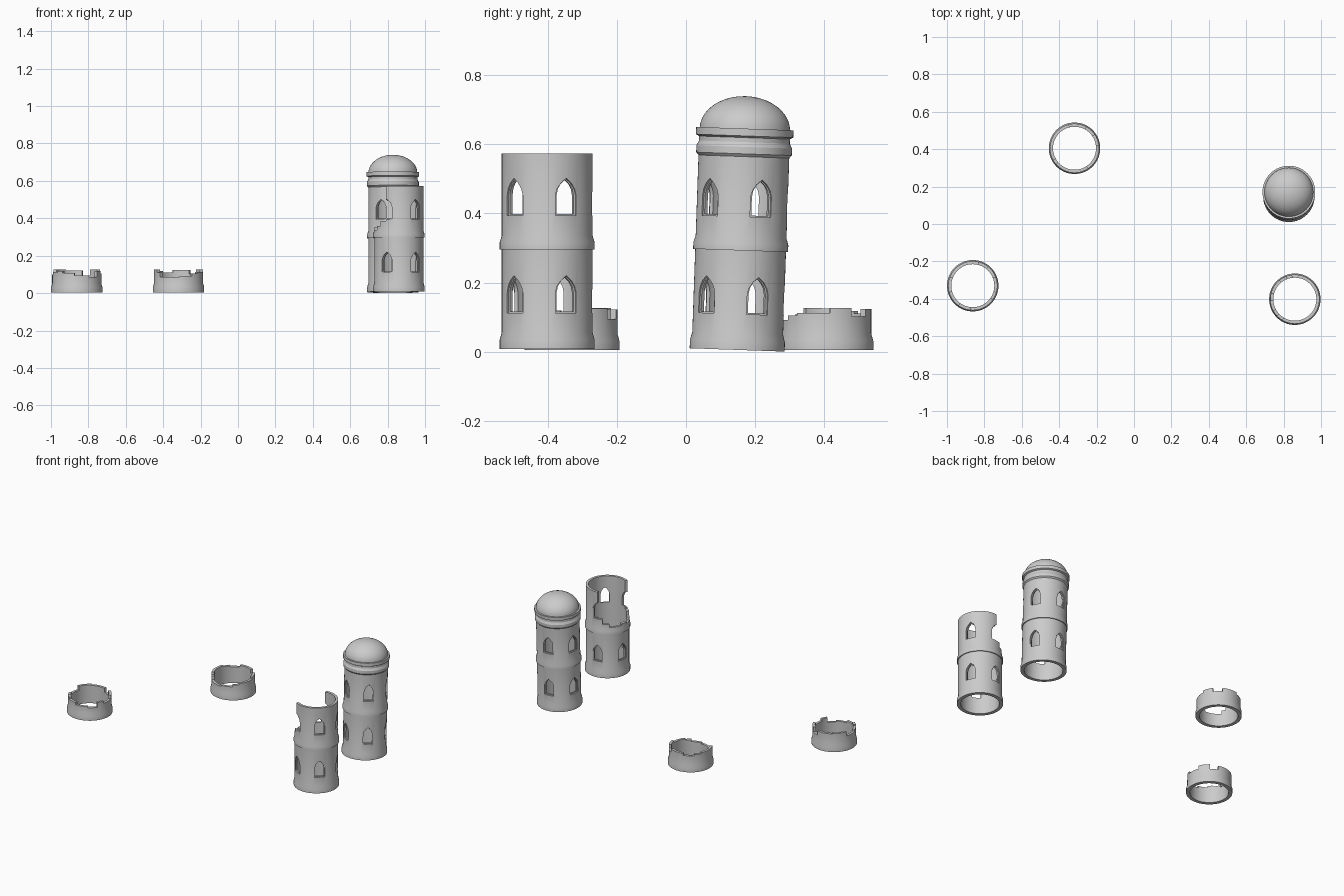
import bpy
import bmesh
from math import sin, cos, pi, radians, ceil
from mathutils import Vector

if "Cube" in bpy.data.objects:
    bpy.data.objects.remove(bpy.data.objects["Cube"], do_unlink=True)

stone = bpy.data.materials.new("grey stone")
stone.use_nodes = True
stone.diffuse_color = (0.6, 0.6, 0.6, 1)
stone.node_tree.nodes["Principled BSDF"].inputs["Base Color"].default_value = (0.6, 0.6, 0.6, 1)

SEGMENTS = 64
INNER = 0.115
WALL = 0.1315
RIM = 0.1375
WINDOW_ANGLES = [-47 + 72 * i for i in range(5)]
SILLS = (0.108, 0.39)


def make_object(name, bm):
    bmesh.ops.recalc_face_normals(bm, faces=bm.faces)
    mesh = bpy.data.meshes.new(name)
    bm.to_mesh(mesh)
    bm.free()
    obj = bpy.data.objects.new(name, mesh)
    bpy.context.collection.objects.link(obj)
    mesh.materials.append(stone)
    return obj


def lathe(name, profile):
    """Spin a closed (radius, height) outline around z."""
    bm = bmesh.new()
    rings = []
    for r, z in profile:
        if r < 1e-5:
            rings.append([bm.verts.new((0, 0, z))] * SEGMENTS)
        else:
            rings.append([bm.verts.new((r * cos(2 * pi * i / SEGMENTS),
                                        r * sin(2 * pi * i / SEGMENTS), z))
                          for i in range(SEGMENTS)])
    for a, b in zip(rings, rings[1:] + rings[:1]):
        for i in range(SEGMENTS):
            j = (i + 1) % SEGMENTS
            corners = list(dict.fromkeys((a[i], a[j], b[j], b[i])))
            if len(corners) > 2:
                bm.faces.new(corners)
    return make_object(name, bm)


def loft(bm, first, second):
    """Closed prism between two matching outlines."""
    a = [bm.verts.new(p) for p in first]
    b = [bm.verts.new(p) for p in second]
    bm.faces.new(a)
    bm.faces.new(b[::-1])
    for i in range(len(a)):
        j = (i + 1) % len(a)
        bm.faces.new((a[i], b[i], b[j], a[j]))


def window_cutter(half, grow, r0, r1):
    """Pointed arches all round both storeys."""
    side = [(half, -grow), (half, 0.055), (half * 0.85, 0.073),
            (half * 0.5, 0.088 + grow / 2)]
    outline = side + [(0, 0.1 + grow)] + [(-t, z) for t, z in reversed(side)]
    bm = bmesh.new()
    for sill in SILLS:
        for angle in map(radians, WINDOW_ANGLES):
            out = Vector((cos(angle), sin(angle), 0))
            across = Vector((-sin(angle), cos(angle), 0))
            ends = [[out * r + across * t + Vector((0, 0, sill + z)) for t, z in outline]
                    for r in (r0, r1)]
            loft(bm, *ends)
    return make_object("window_cutter", bm)


def sector_cutter(sectors):
    """Curved blocks that bite the wall away above a height."""
    bm = bmesh.new()
    for start, end, low in sectors:
        steps = max(2, ceil((end - start) / 6))
        angles = [radians(start - 0.3 + (end - start + 0.6) * i / steps) for i in range(steps + 1)]
        plan = [(r * cos(a), r * sin(a)) for r, seq in ((0.09, angles), (0.17, angles[::-1]))
                for a in seq]
        loft(bm, [(x, y, low) for x, y in plan], [(x, y, 0.7) for x, y in plan])
    return make_object("break_cutter", bm)


def cut(obj, cutter):
    cutter.hide_render = True
    mod = obj.modifiers.new("cut", 'BOOLEAN')
    mod.operation = 'DIFFERENCE'
    mod.solver = 'EXACT'
    mod.object = cutter
    bpy.context.view_layer.update()
    graph = bpy.context.evaluated_depsgraph_get()
    mesh = bpy.data.meshes.new_from_object(obj.evaluated_get(graph))
    obj.modifiers.clear()
    obj.data = mesh
    bpy.data.objects.remove(cutter, do_unlink=True)


def break_top(obj, steps, end):
    """steps: (start angle, remaining height), running round to the end angle."""
    stops = [s[0] for s in steps[1:]] + [end]
    sectors = [(a, b, h) for (a, h), b in zip(steps, stops)]
    cut(obj, sector_cutter(sectors[::2]))
    cut(obj, sector_cutter(sectors[1::2]))


def cut_windows(obj):
    cut(obj, window_cutter(0.033, 0.004, 0.1225, 0.16))
    cut(obj, window_cutter(0.027, 0, 0.09, 0.16))


def place(obj, x, y, z, tilt=0):
    obj.location = (x, y, z)
    obj.rotation_euler = (tilt, 0, 0)
    bpy.ops.object.select_all(action='DESELECT')
    obj.select_set(True)
    bpy.context.view_layer.objects.active = obj
    bpy.ops.object.shade_smooth_by_angle(angle=radians(25))


# Shared outlines: flared foot and storey band
foot = [(INNER, 0), (RIM, 0), (RIM, 0.026), (WALL, 0.048)]
band = [(WALL, 0.288), (RIM, 0.288), (RIM, 0.308), (WALL, 0.328)]

# Ruined tower, upper storey open at the back
ruined_tower = lathe("ruined_tower", foot + band + [(WALL, 0.565), (INNER, 0.565)])
cut_windows(ruined_tower)
break_top(ruined_tower, [(98, 0.385), (112, 0.355), (130, 0.335), (165, 0.345),
                         (185, 0.33), (208, 0.35), (222, 0.378)], 238)
place(ruined_tower, 0.86, -0.402, 0.008)

# Leaning tower with double cornice
cornice = [(WALL, 0.56), (0.1385, 0.568), (0.1385, 0.588), (WALL, 0.602),
           (WALL, 0.615), (0.141, 0.62), (0.141, 0.641), (INNER, 0.641)]
domed_tower = lathe("domed_tower", foot + band + cornice)
cut_windows(domed_tower)
LEAN = -0.035
place(domed_tower, 0.828, 0.148, 0.005, LEAN)

# Hollow dome cap
arc = [i * pi / 20 for i in range(11)]
dome_outer = [(0.131 * cos(a), 0.638 + 0.097 * sin(a)) for a in arc]
dome_inner = [(0.114 * cos(a), 0.638 + 0.083 * sin(a)) for a in reversed(arc)]
dome_outer[-1] = (0, dome_outer[-1][1])
dome_inner[0] = (0, dome_inner[0][1])
dome = lathe("dome", dome_outer + dome_inner)
place(dome, 0.828, 0.148, 0.005, LEAN)

# Two broken tower bases
stump = foot + [(WALL, 0.124), (INNER, 0.124)]
front_stump = lathe("front_stump", stump)
break_top(front_stump, [(-200, 0.095), (-165, 0.108), (-140, 0.115), (-125, 0.103),
                        (-95, 0.09), (-60, 0.083), (-35, 0.115), (-15, 0.1),
                        (20, 0.121), (52, 0.09), (75, 0.118), (120, 0.122)], 160)
place(front_stump, -0.862, -0.33, 0.004)

back_stump = lathe("back_stump", stump)
break_top(back_stump, [(-175, 0.122), (-150, 0.105), (-138, 0.082), (-88, 0.088),
                       (-57, 0.1), (-40, 0.108), (5, 0.122), (35, 0.097),
                       (60, 0.12), (105, 0.107), (135, 0.114), (155, 0.121)], 185)
place(back_stump, -0.318, 0.405, 0.004)
